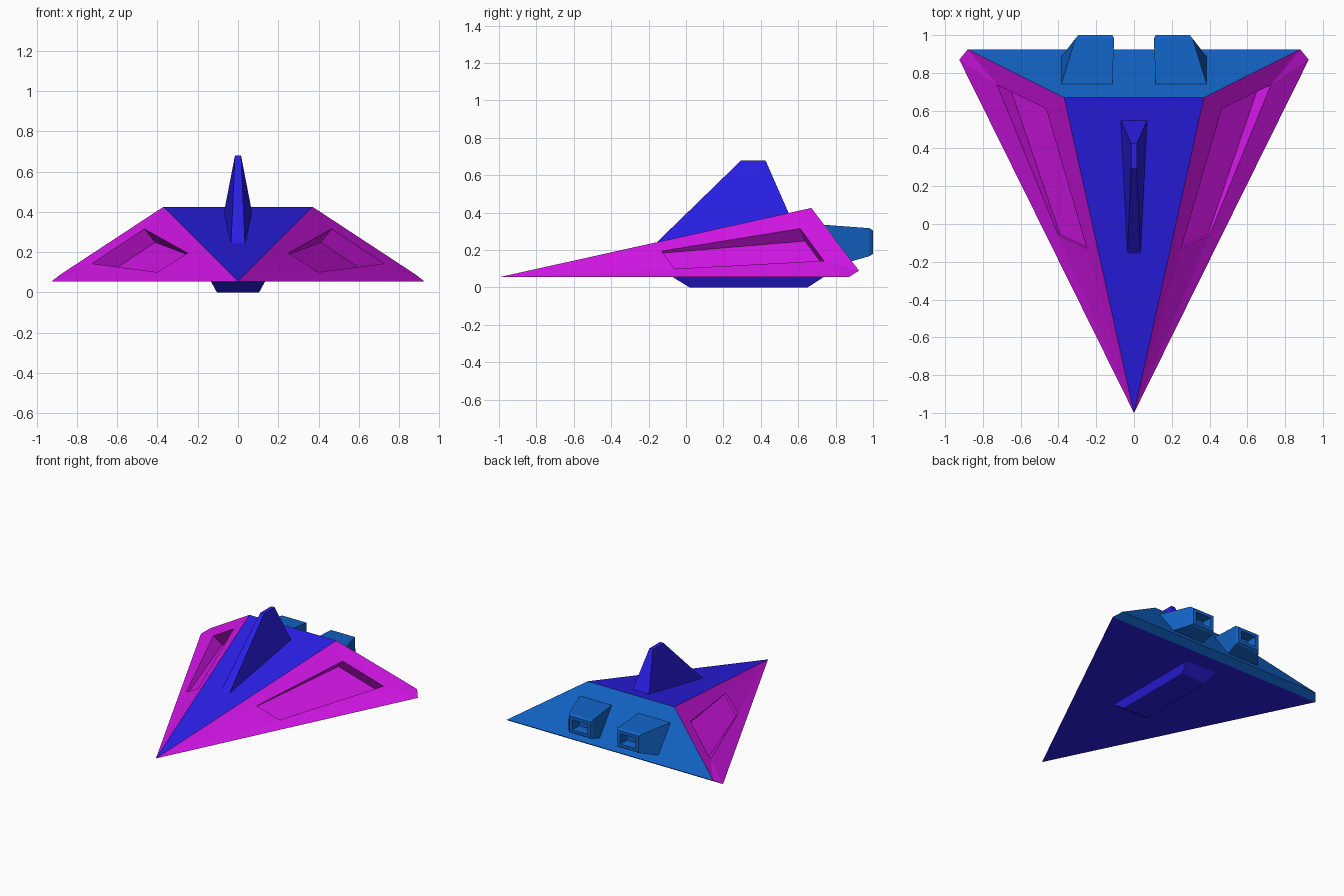
import bpy, bmesh
from mathutils import Vector

if "Cube" in bpy.data.objects:
    bpy.data.objects.remove(bpy.data.objects["Cube"])


def material(name, colour):
    m = bpy.data.materials.new(name)
    m.diffuse_color = (*colour, 1)
    m.use_nodes = True
    m.node_tree.nodes["Principled BSDF"].inputs["Base Color"].default_value = m.diffuse_color
    return m


BLUE = material("hull_blue", (0.024, 0.014, 0.83))
MAGENTA = material("wing_magenta", (0.68, 0.008, 0.83))
TEAL = material("rear_blue", (0.006, 0.125, 0.56))


def finish(name, bm, mats):
    bmesh.ops.remove_doubles(bm, verts=bm.verts, dist=1e-5)
    bmesh.ops.recalc_face_normals(bm, faces=bm.faces)
    me = bpy.data.meshes.new(name)
    bm.to_mesh(me)
    bm.free()
    for m in mats:
        me.materials.append(m)
    ob = bpy.data.objects.new(name, me)
    bpy.context.collection.objects.link(ob)
    return ob


def loft(name, rings, mat):
    """Skin a series of four-point rings and cap both ends."""
    bm = bmesh.new()
    vs = [[bm.verts.new(p) for p in r] for r in rings]
    for a, b in zip(vs, vs[1:]):
        for i in range(4):
            j = (i + 1) % 4
            bm.faces.new((a[i], a[j], b[j], b[i]))
    bm.faces.new(vs[0])
    bm.faces.new(vs[-1])
    return finish(name, bm, [mat])


# Wedge hull with recessed wing panels
bm = bmesh.new()
half = dict(T=(0.37, 0.67, 0.425), R=(0.88, 0.925, 0.09), W=(0.925, 0.87, 0.055),
            A=(0.25, -0.13, 0.195), B=(0.465, 0.61, 0.315),
            C=(0.725, 0.737, 0.143), D=(0.40, -0.06, 0.10))
inward = Vector((-0.60, 0.297, -0.74))
for key, depth in dict(A=0.015, B=0.09, C=0.09, D=0.015).items():
    half[key.lower()] = Vector(half[key]) + inward * depth
nose = bm.verts.new((0, -1, 0.055))
sides = []
for s in (-1, 1):
    v = {k: bm.verts.new((s * p[0], p[1], p[2])) for k, p in half.items()}
    v["N"] = nose
    sides.append(v)
    for f in ("NTBA", "TRCB", "RWC", "NAD", "NDCW",
              "ABba", "BCcb", "CDdc", "DAad", "abcd"):
        bm.faces.new([v[k] for k in f]).material_index = 1
l, r = sides
bm.faces.new((nose, l["T"], r["T"]))
bm.faces.new((nose, r["W"], l["W"]))
bm.faces.new((l["T"], l["R"], r["R"], r["T"])).material_index = 2
bm.faces.new((l["R"], l["W"], r["W"], r["R"])).material_index = 2
finish("hull", bm, [BLUE, MAGENTA, TEAL])

# Dorsal fin
loft("dorsal_fin", [
    [(-0.035, -0.16, 0.238), (0.035, -0.16, 0.238), (0.07, 0.55, 0.395), (-0.07, 0.55, 0.395)],
    [(-0.015, 0.295, 0.68), (0.015, 0.295, 0.68), (0.015, 0.425, 0.68), (-0.015, 0.425, 0.68)],
], BLUE)


# Belly keel
def slab(x, y0, y1, z):
    return [(-x, y0, z), (x, y0, z), (x, y1, z), (-x, y1, z)]


loft("belly_keel", [slab(0.135, -0.07, 0.735, 0.055), slab(0.105, 0.02, 0.65, 0)], BLUE)


# Engine nozzles: hull contact, shoulder, lip, mouth, inner end
def ring(s, x0, x1, z0, z1, y0, y1):
    return [(s * x0, y0, z0), (s * x1, y0, z0), (s * x1, y1, z1), (s * x0, y1, z1)]


for s, side in ((-1, "left"), (1, "right")):
    loft("engine_" + side, [
        ring(s, 0.115, 0.385, 0.14, 0.335, 0.885, 0.74),
        ring(s, 0.105, 0.31, 0.168, 0.317, 0.982, 0.982),
        ring(s, 0.115, 0.295, 0.18, 0.305, 1.0, 1.0),
        ring(s, 0.14, 0.27, 0.203, 0.282, 1.0, 1.0),
        ring(s, 0.15, 0.26, 0.21, 0.275, 0.93, 0.93),
    ], TEAL)
